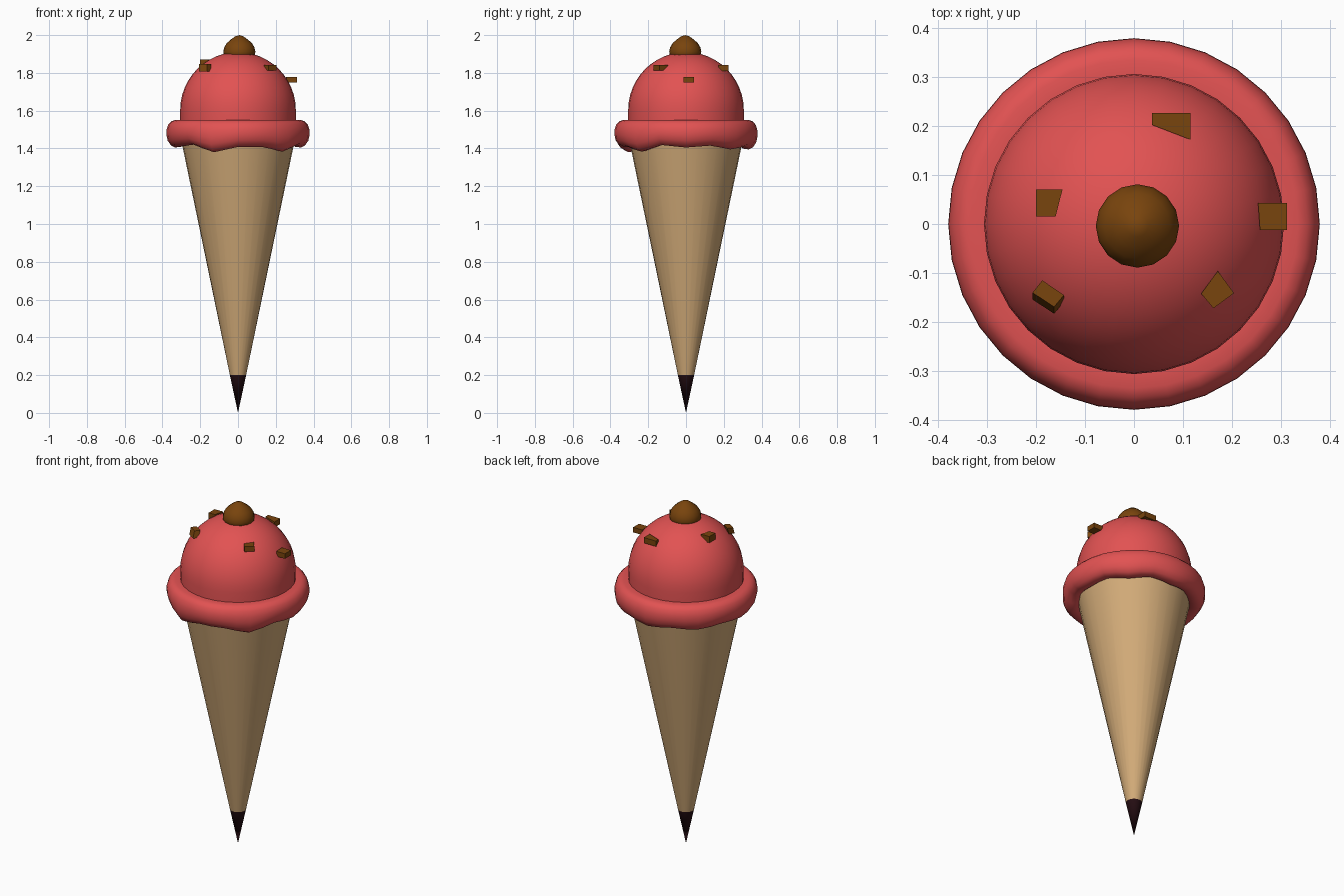
import bpy, math

if "Cube" in bpy.data.objects:
    bpy.data.objects.remove(bpy.data.objects["Cube"])

def material(name, rgb):
    m = bpy.data.materials.new(name)
    m.diffuse_color = (*rgb, 1)
    m.use_nodes = True
    m.node_tree.nodes["Principled BSDF"].inputs["Base Color"].default_value = m.diffuse_color
    return m

PINK = material("strawberry", (0.76, 0.085, 0.085))
WAFER = material("wafer", (0.65, 0.41, 0.19))
DARK = material("dark chocolate", (0.018, 0.004, 0.006))
BROWN = material("milk chocolate", (0.19, 0.058, 0.004))

def make(name, verts, faces, mats, angle=None):
    me = bpy.data.meshes.new(name)
    me.from_pydata(verts, [], faces)
    for m in mats:
        me.materials.append(m)
    ob = bpy.data.objects.new(name, me)
    bpy.context.collection.objects.link(ob)
    if angle:
        bpy.ops.object.select_all(action='DESELECT')
        ob.select_set(True)
        bpy.context.view_layer.objects.active = ob
        bpy.ops.object.shade_smooth_by_angle(angle=math.radians(angle))
    return ob

def lathe(name, profile, n, mats, angle=40, cx=0, cy=0, warp=None):
    """Revolve an (r, z) profile listed bottom to top; r = 0 ends become poles."""
    verts, rings, faces = [], [], []
    for r, z in profile:
        if r == 0:
            rings.append([len(verts)] * n)
            verts.append((cx, cy, z))
            continue
        rings.append(list(range(len(verts), len(verts) + n)))
        for i in range(n):
            a = 2 * math.pi * i / n
            rr, zz = warp(r, z, a) if warp else (r, z)
            verts.append((cx + rr * math.cos(a), cy + rr * math.sin(a), zz))
    for lo, hi in zip(rings, rings[1:]):
        for i in range(n):
            j = (i + 1) % n
            faces.append(tuple(dict.fromkeys((lo[i], lo[j], hi[j], hi[i]))))
    return make(name, verts, faces, mats, angle)

# Wafer cone with its dark dipped tip
cone = lathe("cone", [(0, 0), (0.043, 0.2), (0.308, 1.48), (0, 1.48)], 32, [WAFER, DARK])
for p in cone.data.polygons:
    if p.center.z < 0.2:
        p.material_index = 1

# Scoop: dome with a short straight skirt
R, ZC = 0.306, 1.604
dome = [(R, 1.5), (R, 1.55)]
dome += [(R * math.cos(math.pi / 2 * i / 12), ZC + R * math.sin(math.pi / 2 * i / 12)) for i in range(12)]
lathe("scoop", dome + [(0, ZC + R)], 32, [PINK])

# Melted rim with an uneven lower edge (heights around the circle)
EDGE = [1.405, 1.415, 1.395, 1.41, 1.395, 1.41, 1.40, 1.415,
        1.405, 1.41, 1.42, 1.38, 1.408, 1.408, 1.383, 1.418]

def drip(r, z, a):
    t = a / (2 * math.pi) * len(EDGE)
    i = int(t) % len(EDGE)
    f = t - int(t)
    low = EDGE[i] * (1 - f) + EDGE[(i + 1) % len(EDGE)] * f
    k = max(0, (1.55 - z) / 0.15)
    return r, 1.55 - k * (1.55 - low)

rim = [(0.275, 1.425), (0.302, 1.404), (0.332, 1.40), (0.355, 1.411), (0.372, 1.437),
       (0.379, 1.468), (0.378, 1.498), (0.369, 1.526), (0.354, 1.543), (0.335, 1.55), (0.30, 1.549)]
lathe("melted_rim", rim, 32, [PINK], 60, warp=drip)

# Chocolate drop on top
drop = [(0, 1.865), (0.06, 1.87), (0.082, 1.893), (0.085, 1.912), (0.08, 1.935), (0.067, 1.957),
        (0.046, 1.976), (0.022, 1.993), (0, 2.0)]
lathe("chocolate_drop", drop, 16, [BROWN], 50, 0.007, -0.004)

# Chocolate chips: outline seen from above, bottom and top heights, shift of bottom
CHIPS = [
    ([(0.037, 0.202), (0.115, 0.172), (0.115, 0.226), (0.037, 0.226)], 1.81, 1.842, 0),
    ([(-0.2, 0.015), (-0.16, 0.015), (-0.146, 0.07), (-0.2, 0.07)], 1.835, 1.872, 0),
    ([(-0.207, -0.14), (-0.163, -0.169), (-0.143, -0.145), (-0.187, -0.115)], 1.807, 1.846, -0.014),
    ([(0.137, -0.142), (0.162, -0.172), (0.204, -0.141), (0.171, -0.096)], 1.812, 1.842, 0),
    ([(0.257, -0.012), (0.312, -0.012), (0.312, 0.043), (0.253, 0.043)], 1.75, 1.779, 0),
]
for k, (quad, z0, z1, shift) in enumerate(CHIPS):
    verts = [(x, y + shift, z0) for x, y in quad] + [(x, y, z1) for x, y in quad]
    faces = [(3, 2, 1, 0), (4, 5, 6, 7)] + [(i, (i + 1) % 4, (i + 1) % 4 + 4, i + 4) for i in range(4)]
    make(f"chocolate_chip_{k + 1}", verts, faces, [BROWN])
